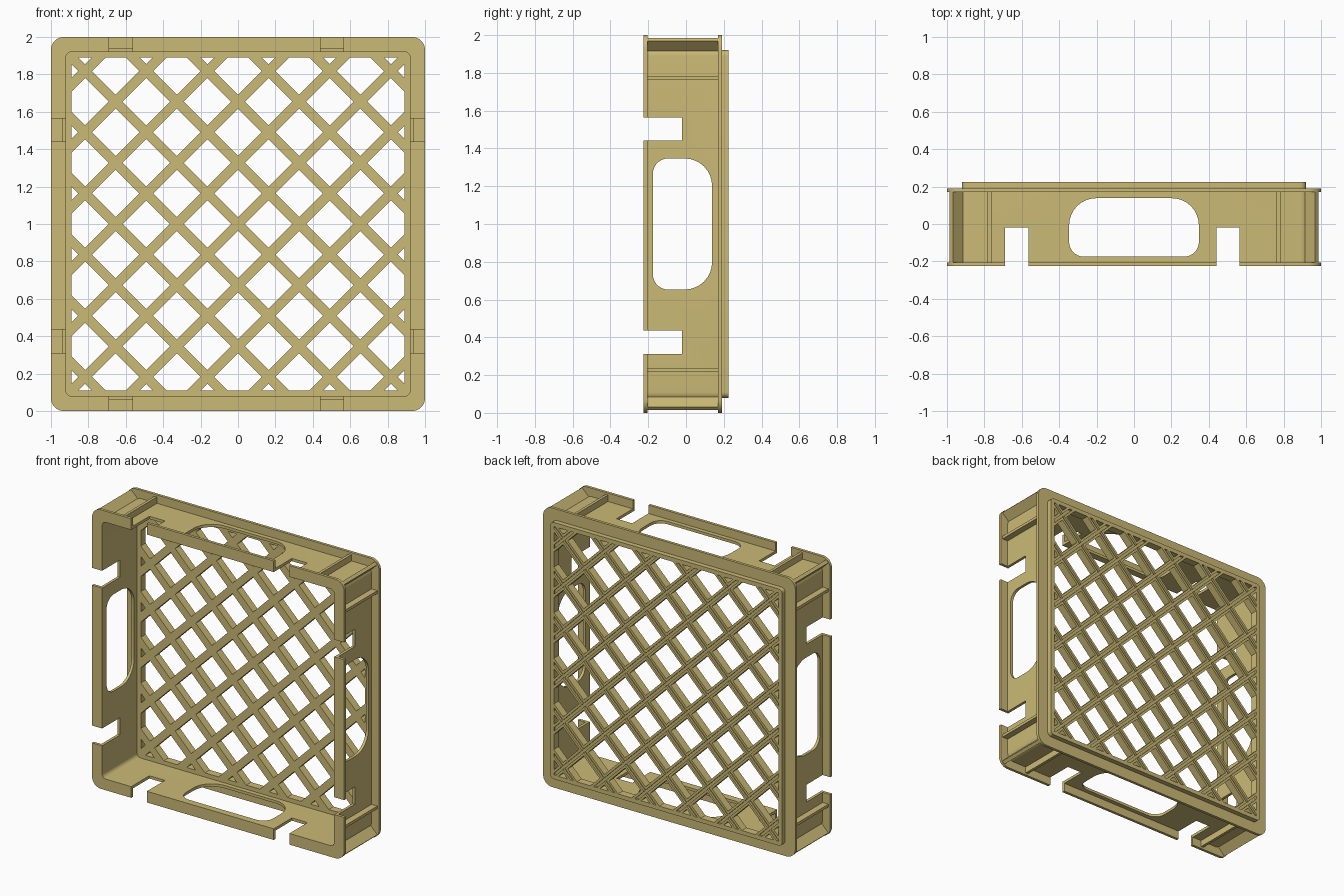
import bpy, bmesh, math
from mathutils import Vector, Matrix

if "Cube" in bpy.data.objects:
    bpy.data.objects.remove(bpy.data.objects["Cube"], do_unlink=True)

tan = bpy.data.materials.new("tan plastic")
tan.use_nodes = True
tan.diffuse_color = (0.60, 0.49, 0.18, 1)
tan.node_tree.nodes["Principled BSDF"].inputs["Base Color"].default_value = tan.diffuse_color

PITCH, BAR, OPEN = 0.1635, 0.037, 0.89      # lattice spacing, bar half diagonal, opening
FRONT, BACK, FLOOR, BASE = -0.225, 0.19, 0.17, 0.225
SLAB = 0.02                                 # flange thickness
MID = Vector((0, 0, 1))


# placements of a flat outline (a, b) extruded by h
def along_y(a, b, h):
    return Vector((a, h, b)) + MID


def along_z(a, b, h):
    return Vector((a, b, h)) + MID


def along_x(a, b, h):
    return Vector((h, b, a)) + MID


def finish(name, bm):
    bmesh.ops.recalc_face_normals(bm, faces=bm.faces)
    mesh = bpy.data.meshes.new(name)
    bm.to_mesh(mesh)
    bm.free()
    obj = bpy.data.objects.new(name, mesh)
    bpy.context.collection.objects.link(obj)
    mesh.materials.append(tan)
    return obj


def rounded(a0, a1, b0, b1, r_low, r_high, steps=8):
    pts = []
    corners = ((a1, b1, -1, -1, r_high), (a0, b1, 1, -1, r_high),
               (a0, b0, 1, 1, r_low), (a1, b0, -1, 1, r_low))
    for k, (a, b, sa, sb, r) in enumerate(corners):
        for i in range(steps + 1):
            t = math.pi / 2 * (k + i / steps)
            pts.append((a + sa * r + r * math.cos(t), b + sb * r + r * math.sin(t)))
    return pts


def square(half, r):
    return rounded(-half, half, -half, half, r, r)


def prism(name, outer, h0, h1, inner=None, place=along_y):
    bm = bmesh.new()
    loops = [[bm.verts.new(place(a, b, h)) for a, b in outline]
             for outline in (outer, inner) if outline for h in (h0, h1)]
    n = len(outer)
    if inner:
        o0, o1, i0, i1 = loops
        pairs = ((o0, o1), (o1, i1), (i1, i0), (i0, o0))
    else:
        pairs = (loops,)
        for loop in loops:
            bm.faces.new(loop)
    for p, q in pairs:
        for i in range(n):
            j = (i + 1) % n
            bm.faces.new((p[i], p[j], q[j], q[i]))
    return finish(name, bm)


def box(name, center, size, angle=0):
    bm = bmesh.new()
    bmesh.ops.create_cube(bm, size=1)
    bm.transform(Matrix.Translation(center) @ Matrix.Rotation(angle, 4, 'Y')
                 @ Matrix.Diagonal((*size, 1)))
    return finish(name, bm)


def diamonds(name, reach, y0, y1):
    # lattice cells, trimmed to the square opening, then thickened
    bm = bmesh.new()
    for i in range(-6, 7):
        for j in range(-6, 7):
            if (i + j) % 2:
                c = along_y(i * PITCH, j * PITCH, y0)
                bm.faces.new([bm.verts.new(c + Vector(d) * reach) for d in
                              ((1, 0, 0), (0, 0, 1), (-1, 0, 0), (0, 0, -1))])
    for d in ((1, 0, 0), (-1, 0, 0), (0, 0, 1), (0, 0, -1)):
        bmesh.ops.bisect_plane(bm, geom=bm.verts[:] + bm.edges[:] + bm.faces[:],
                               plane_co=MID + Vector(d) * OPEN, plane_no=d, clear_outer=True)
    grown = bmesh.ops.extrude_face_region(bm, geom=bm.faces[:])
    top = [g for g in grown["geom"] if isinstance(g, bmesh.types.BMVert)]
    bmesh.ops.translate(bm, verts=top, vec=(0, y1 - y0, 0))
    return finish(name, bm)


def cut(obj, cutter):
    cutter.hide_render = True
    mod = obj.modifiers.new("cut", 'BOOLEAN')
    mod.operation, mod.solver, mod.object = 'DIFFERENCE', 'EXACT', cutter
    bpy.context.view_layer.objects.active = obj
    bpy.ops.object.modifier_apply(modifier=mod.name)


parts, cutters = [], []

# shell: thin wall with an outward flange at each end
wall = prism("side_walls", square(0.94, 0.05), FRONT, BACK, square(0.92, 0.03))
rim = prism("front_rim", square(1, 0.07), FRONT, FRONT + SLAB, square(0.94, 0.05))
parts += [wall, rim]
parts.append(prism("back_flange", square(1, 0.07), BACK - SLAB, BACK, square(0.94, 0.05)))

# hand holes and rim notches run through opposite walls
for place in (along_x, along_z):
    cutters.append(prism("hand_hole_cutter", rounded(-0.347, 0.347, -0.175, 0.138, 0.08, 0.145),
                         -1.1, 1.1, place=place))
    for a in (-0.627, 0.503):
        notch = [(a - 0.062, -0.3), (a + 0.062, -0.3), (a + 0.062, -0.02), (a - 0.062, -0.02)]
        cutters.append(prism("notch_cutter", notch, -1.1, 1.1, place=place))
for c in cutters:
    for target in (wall, rim):
        cut(target, c)

# floor lattice with a shallow channel along the back of every bar
lattice = prism("floor_lattice", square(0.92, 0.03), FLOOR, BASE - 0.015)
lips = diamonds("lattice_lips", PITCH - BAR + 0.024, BASE - 0.015, BASE)
holes = diamonds("lattice_cutter", PITCH - BAR, FLOOR - 0.1, BASE + 0.1)
for target in (lattice, lips):
    cut(target, holes)
cutters.append(holes)
parts += [lattice, lips]
parts.append(prism("base_frame", square(0.92, 0.03), BASE - 0.015, BASE, square(OPEN, 0.001)))

# ribs between the flanges: two per side and one across each corner
depth = BACK - FRONT - 2 * SLAB
middle = (BACK + FRONT) / 2
for s in (-1, 1):
    for t in (-1, 1):
        parts.append(box("side_rib", (s * 0.962, middle, 1 + t * 0.772), (0.048, depth, SLAB)))
        parts.append(box("top_rib" if s > 0 else "bottom_rib",
                         (t * 0.772, middle, 1 + s * 0.962), (SLAB, depth, 0.048)))
        parts.append(box("corner_rib", (s * 0.95, middle, 1 + t * 0.95),
                         (0.075, depth, 0.025), -s * t * math.pi / 4))

for c in cutters:
    bpy.data.objects.remove(c, do_unlink=True)

bpy.ops.object.select_all(action='DESELECT')
for p in parts:
    p.select_set(True)
bpy.context.view_layer.objects.active = wall
bpy.ops.object.shade_smooth_by_angle(angle=math.radians(30))
